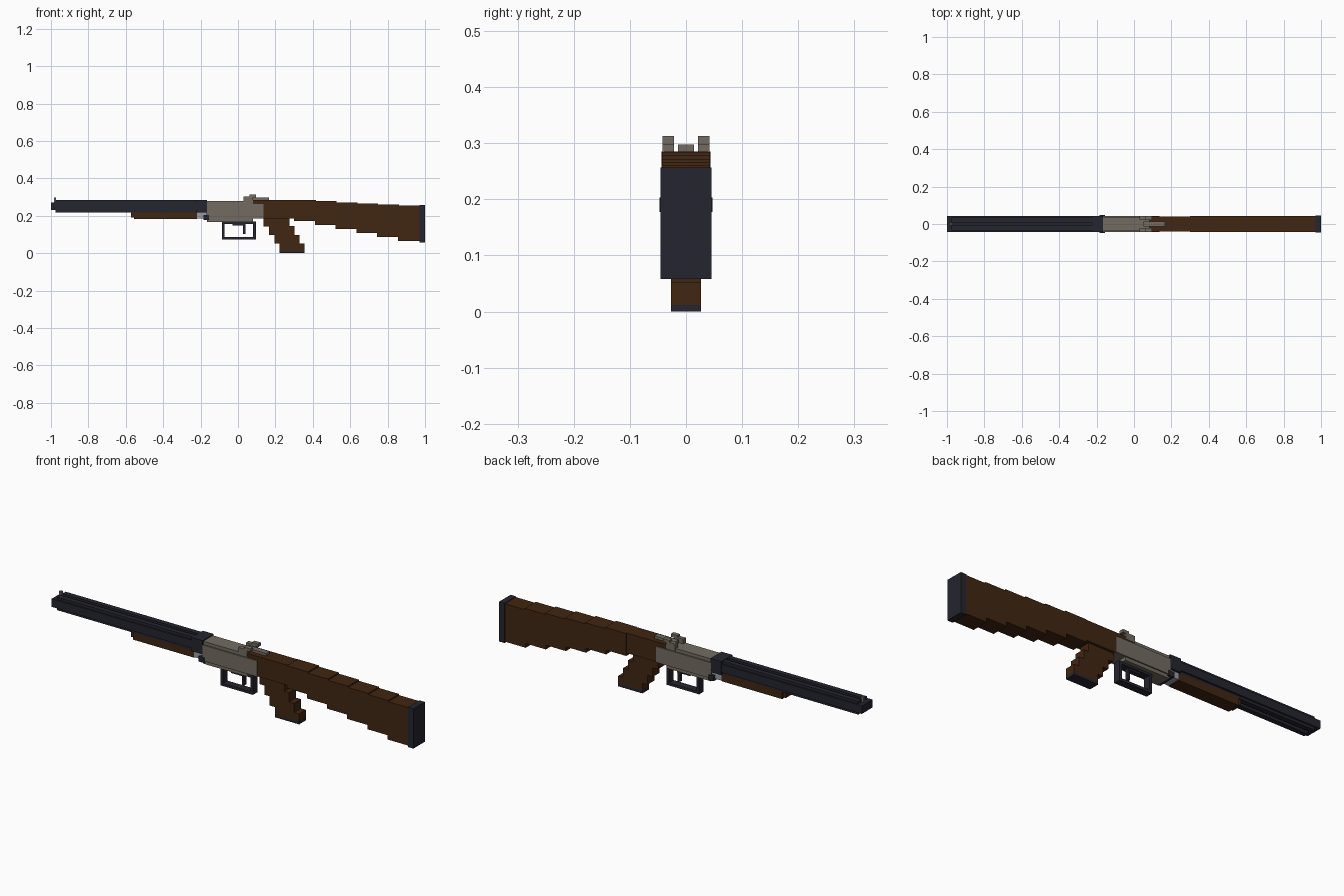
import bpy
import bmesh
from mathutils import Vector

cube = bpy.data.objects.get("Cube")
if cube:
    bpy.data.objects.remove(cube, do_unlink=True)


def material(name, rgb):
    mat = bpy.data.materials.new(name)
    mat.use_nodes = True
    mat.diffuse_color = (*rgb, 1)
    mat.node_tree.nodes["Principled BSDF"].inputs["Base Color"].default_value = (*rgb, 1)
    return mat


blued = material("blued metal", (0.018, 0.018, 0.028))
wood = material("brown wood", (0.053, 0.019, 0.006))
grey = material("warm grey metal", (0.17, 0.148, 0.12))
steel = material("light steel", (0.32, 0.34, 0.37))


def part(name, mat, boxes):
    """Join boxes, each given as x, y and z ranges, into one part."""
    bm = bmesh.new()
    for box in boxes:
        verts = bmesh.ops.create_cube(bm, size=1)["verts"]
        lo = Vector([r[0] for r in box])
        hi = Vector([r[1] for r in box])
        for v in verts:
            v.co = [(lo[i] + hi[i]) / 2 + v.co[i] * (hi[i] - lo[i]) for i in range(3)]
    mesh = bpy.data.meshes.new(name)
    bm.to_mesh(mesh)
    bm.free()
    mesh.materials.append(mat)
    obj = bpy.data.objects.new(name, mesh)
    bpy.context.collection.objects.link(obj)
    return obj


def mid(half):
    return (-half, half)


# Twin barrels with stepped sides, and matching hammers
for side, label in ((1, "left"), (-1, "right")):
    def span(a, b):
        return tuple(sorted((side * a, side * b)))
    part(label + "_barrel", blued, [
        ((-1, -0.18), span(0, 0.042), (0.23, 0.27)),
        ((-0.975, -0.18), span(0.009, 0.034), (0.217, 0.283)),
    ])
    part(label + "_hammer", grey, [
        ((0.03, 0.08), span(0.021, 0.042), (0.27, 0.303)),
        ((0.062, 0.097), span(0.021, 0.042), (0.298, 0.313)),
    ])

part("front_sight", grey, [((-0.985, -0.972), mid(0.007), (0.265, 0.298))])
part("barrel_collar", blued, [((-0.225, -0.165), mid(0.044), (0.217, 0.285))])

# Wooden fore-end and hinge
part("fore_end", wood, [
    ((-0.555, -0.22), mid(0.034), (0.182, 0.222)),
    ((-0.572, -0.555), mid(0.028), (0.19, 0.22)),
])
part("hinge_bracket", steel, [((-0.22, -0.165), mid(0.034), (0.185, 0.218))])
part("hinge_pin", blued, [((-0.185, -0.155), mid(0.047), (0.177, 0.203))])

# Receiver and opening lever
part("receiver", grey, [
    ((-0.168, 0.136), mid(0.044), (0.185, 0.264)),
    ((-0.168, 0.085), mid(0.038), (0.26, 0.28)),
    ((-0.165, 0.08), mid(0.038), (0.168, 0.19)),
])
part("opening_lever", grey, [((0.05, 0.165), mid(0.014), (0.275, 0.298))])

# Trigger and its square guard
part("trigger_guard", blued, [
    ((-0.085, 0.095), mid(0.018), (0.074, 0.087)),
    ((-0.085, -0.071), mid(0.018), (0.074, 0.168)),
    ((0.081, 0.095), mid(0.018), (0.074, 0.168)),
    ((-0.085, 0.095), mid(0.018), (0.157, 0.17)),
])
part("trigger", blued, [
    ((0.028, 0.04), mid(0.008), (0.102, 0.16)),
    ((-0.03, 0.04), mid(0.012), (0.148, 0.16)),
])

# Shoulder stock: stepped blocks growing deeper toward the butt
part("stock_wrist", wood, [
    ((0.13, 0.3), mid(0.039), (0.185, 0.285)),
    ((0.08, 0.14), mid(0.039), (0.262, 0.285)),
])
step = 0.111
part("shoulder_stock", wood, [
    ((0.3 + i * step, 0.305 + (i + 1) * step), mid(0.043),
     (0.172 - i * 0.0215, 0.284 - i * 0.006))
    for i in range(6)
])
part("butt_plate", blued, [((0.97, 1), mid(0.045), (0.058, 0.257))])

# Slanted grip built from overlapping steps
part("grip", wood, [
    ((0.137 + i * 0.0285, 0.275 + i * 0.0268), mid(0.027),
     (max(0.012, 0.143 - i * 0.046), 0.19 - i * 0.046))
    for i in range(4)
])
part("grip_cap", blued, [((0.222, 0.356), mid(0.027), (0, 0.012))])
